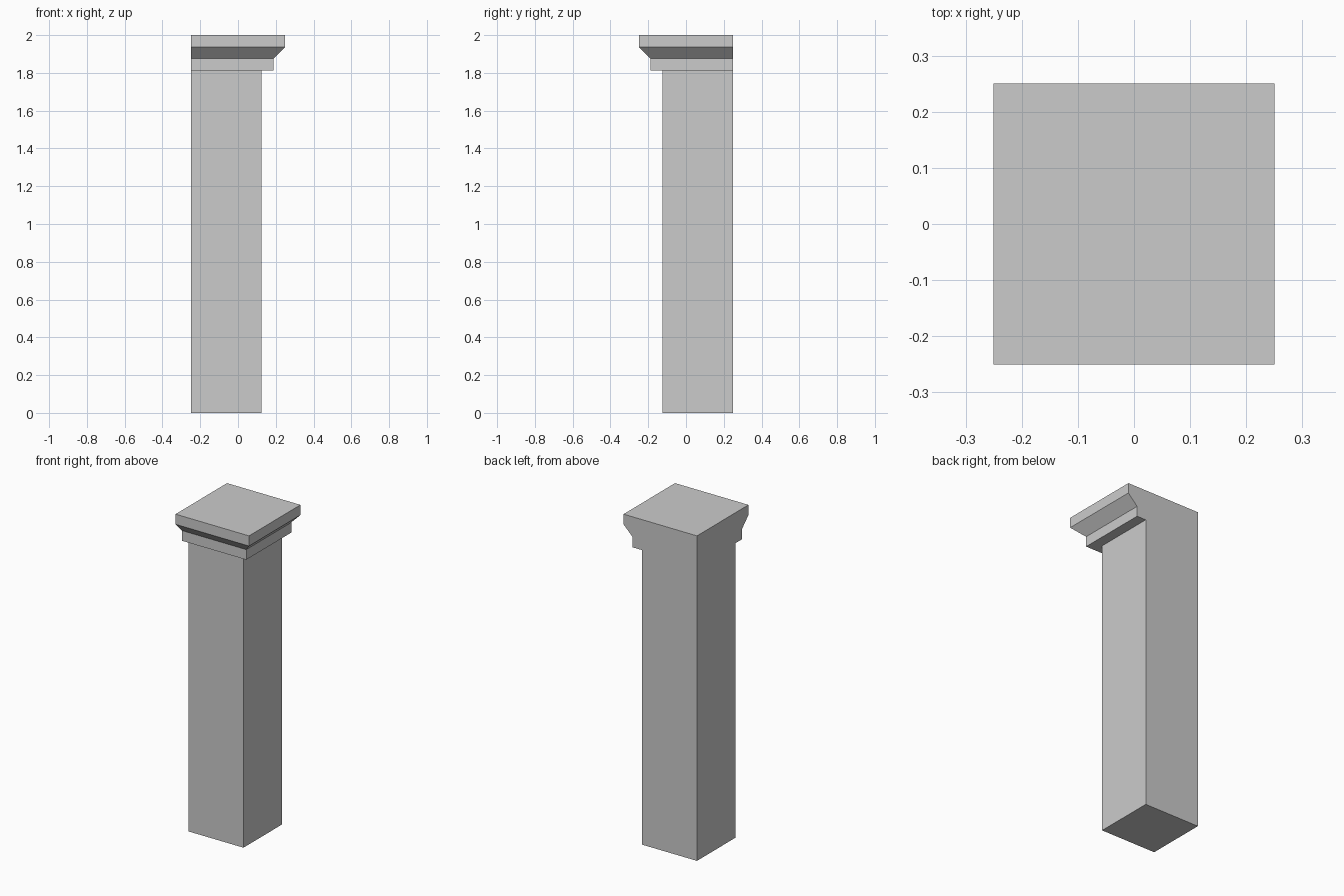
import bpy, bmesh

if "Cube" in bpy.data.objects:
    bpy.data.objects.remove(bpy.data.objects["Cube"])

U = 1 / 16             # moulding module
LEFT, BACK = -0.25, 0.25   # flush wall planes shared by every level


def ring(bm, reach, z):
    """Rectangle from the flush back-left corner out to the given reach."""
    return [bm.verts.new((x, y, z)) for x, y in
            ((LEFT, -reach), (reach, -reach), (reach, BACK), (LEFT, BACK))]


# Corner pilaster profile: (reach, height) from the foot to the cap top
profile = [(2*U, 0), (2*U, 29*U),      # shaft
           (3*U, 29*U), (3*U, 30*U),   # neck band
           (4*U, 31*U), (4*U, 32*U)]   # flared moulding and top slab

bm = bmesh.new()
# At the shaft/neck step the flush corner repeats; weld merges it
rings = [ring(bm, r, z) for r, z in profile]
bm.faces.new(rings[0][::-1])
for low, high in zip(rings, rings[1:]):
    for i in range(4):
        j = (i + 1) % 4
        bm.faces.new((low[i], low[j], high[j], high[i]))
bm.faces.new(rings[-1])
bmesh.ops.remove_doubles(bm, verts=bm.verts, dist=1e-5)

# Merge the flat flush sides into single clean faces
bmesh.ops.dissolve_limit(bm, angle_limit=0.01, verts=bm.verts, edges=bm.edges)
bmesh.ops.recalc_face_normals(bm, faces=bm.faces)

mesh = bpy.data.meshes.new("corner_pilaster")
bm.to_mesh(mesh)
bm.free()
pilaster = bpy.data.objects.new("corner_pilaster", mesh)
bpy.context.collection.objects.link(pilaster)
